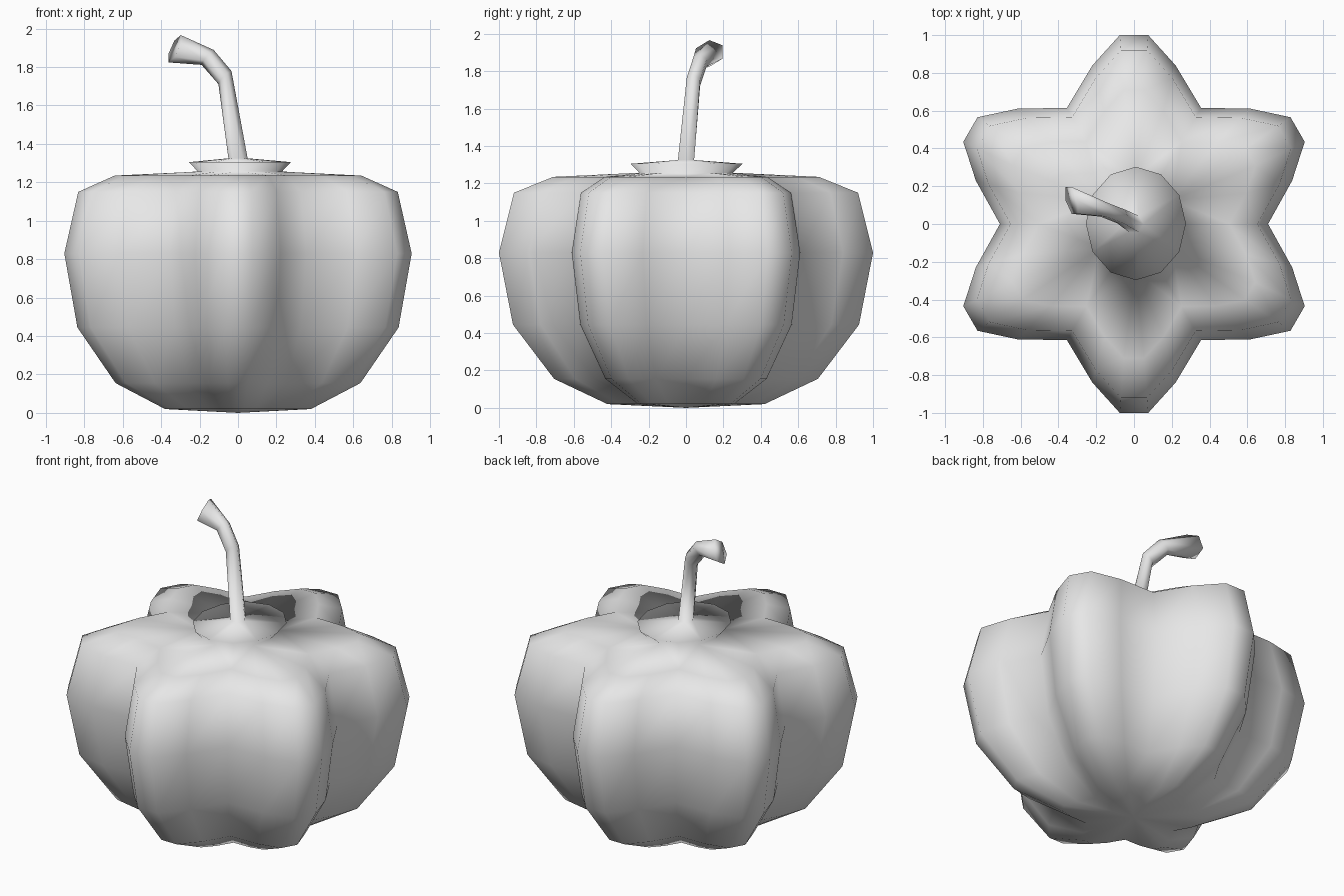
import bpy, bmesh
from math import sin, cos, pi, radians
from mathutils import Vector

cube = bpy.data.objects.get("Cube")
if cube:
    bpy.data.objects.remove(cube)

# One plain colour for the whole vegetable
grey = bpy.data.materials.new("plain grey")
grey.use_nodes = True
grey.diffuse_color = (0.8, 0.8, 0.8, 1)
grey.node_tree.nodes["Principled BSDF"].inputs["Base Color"].default_value = (0.8, 0.8, 0.8, 1)

bm = bmesh.new()


def star_ring(radius, z):
    """Six-lobed cross-section: a valley, shoulder and blunt tip per lobe."""
    lobe = [(-30, 0.71), (-14.7, 0.868), (-4.3, 1.003), (4.3, 1.003), (14.7, 0.868)]
    ring = []
    for k in range(6):
        for offset, r in lobe:
            a = radians(30 + 60 * k + offset)
            ring.append(bm.verts.new((radius * r * cos(a), radius * r * sin(a), z)))
    return ring


def oval_ring(centre, rx, ry, normal, sides):
    """Oval cross-section facing along the normal."""
    n = Vector(normal).normalized()
    v = (Vector((0, 1, 0)) - n * n.y).normalized()
    u = v.cross(n)
    ring = []
    for i in range(sides):
        a = 2 * pi * i / sides
        ring.append(bm.verts.new(Vector(centre) + u * rx * cos(a) + v * ry * sin(a)))
    return ring


def skin(a, b):
    """Join two rings, which may have different numbers of sides."""
    if len(a) == len(b):
        n = len(a)
        for i in range(n):
            j = (i + 1) % n
            bm.faces.new((a[i], a[j], b[j], b[i]))
        return
    edges = []
    for ring in (a, b):
        for i, p in enumerate(ring):
            q = ring[(i + 1) % len(ring)]
            edges.append(bm.edges.get((p, q)) or bm.edges.new((p, q)))
    bmesh.ops.bridge_loops(bm, edges=edges)


# Lobed body, bottom to top
rings = [star_ring(r, z) for r, z in (
    (0.42, 0.02), (0.705, 0.155), (0.925, 0.445),
    (1.0, 0.83), (0.92, 1.15), (0.71, 1.235))]
body_bottom = rings[0]

# Flared collar under the stem
up = (0, 0, 1)
rings.append(oval_ring((0.01, 0, 1.257), 0.22, 0.25, up, 12))
rings.append(oval_ring((0.01, 0.003, 1.305), 0.265, 0.3, up, 12))

# Bent stem, widening at the cut end
for centre, rx, ry, normal in (
        ((0, 0, 1.325), 0.05, 0.05, up),
        ((-0.068, 0.04, 1.745), 0.048, 0.042, (-0.7, 0.2, 0.7)),
        ((-0.158, 0.075, 1.85), 0.05, 0.042, (-0.78, 0.2, 0.63)),
        ((-0.33, 0.125, 1.895), 0.078, 0.085, (-0.88, -0.25, 0.4))):
    rings.append(oval_ring(centre, rx, ry, normal, 6))

for lower, upper in zip(rings, rings[1:]):
    skin(lower, upper)
bm.faces.new(rings[-1])

# Shallow fan closing the underside
base = bm.verts.new((0, 0, 0))
for i, p in enumerate(body_bottom):
    bm.faces.new((body_bottom[(i + 1) % len(body_bottom)], p, base))

bmesh.ops.recalc_face_normals(bm, faces=bm.faces)
for f in bm.faces:
    f.smooth = True
mesh = bpy.data.meshes.new("pumpkin")
bm.to_mesh(mesh)
bm.free()
mesh.materials.append(grey)
pumpkin = bpy.data.objects.new("pumpkin", mesh)
bpy.context.collection.objects.link(pumpkin)
